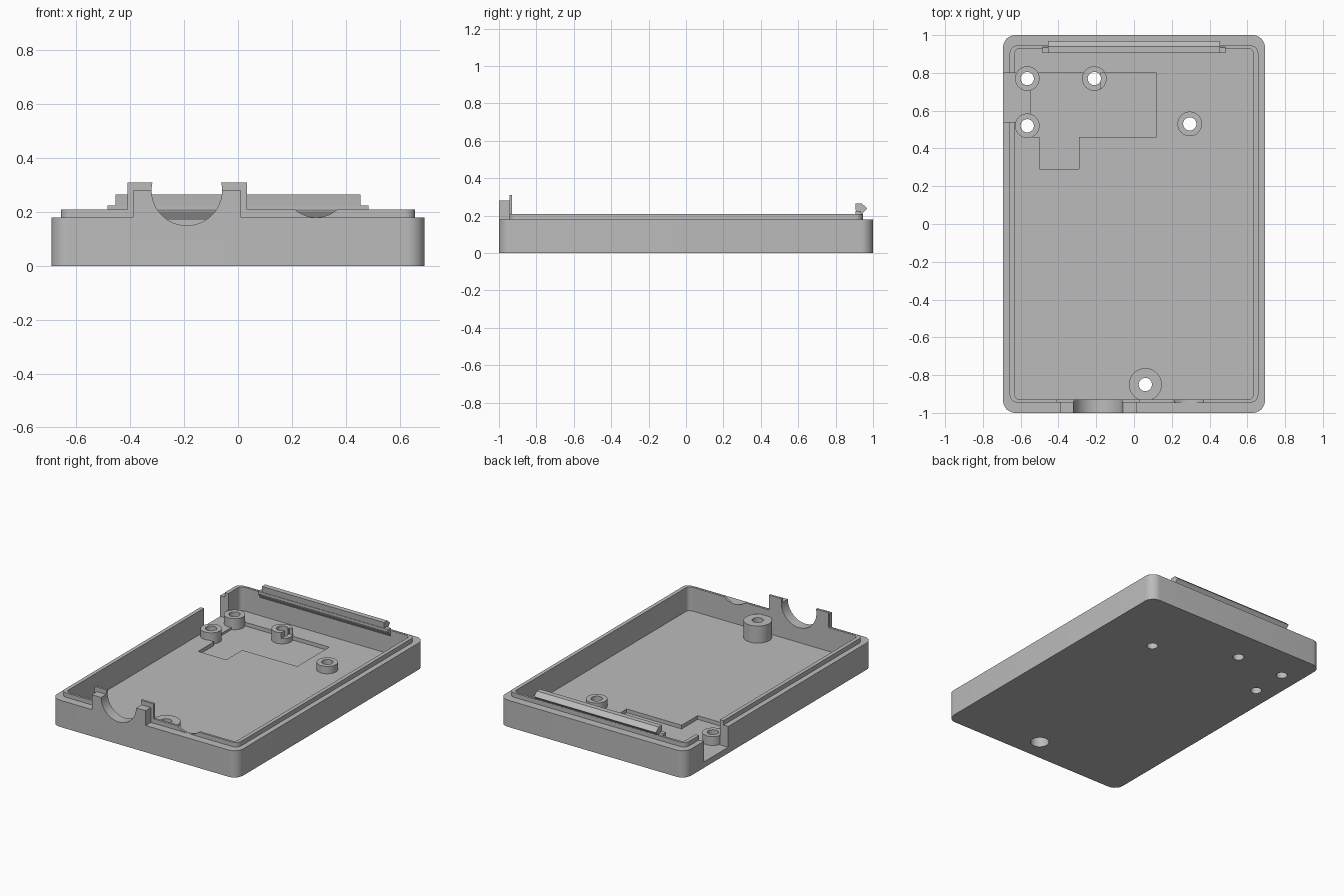
import bpy, bmesh, math
from mathutils import Matrix

old = bpy.data.objects.get("Cube")
if old:
    bpy.data.objects.remove(old, do_unlink=True)

grey = bpy.data.materials.new("plain grey")
grey.use_nodes = True
GREY = (0.5, 0.5, 0.5, 1)
grey.diffuse_color = GREY
grey.node_tree.nodes["Principled BSDF"].inputs["Base Color"].default_value = GREY


def finish(name, bm):
    bmesh.ops.recalc_face_normals(bm, faces=bm.faces)
    mesh = bpy.data.meshes.new(name)
    bm.to_mesh(mesh)
    bm.free()
    mesh.materials.append(grey)
    ob = bpy.data.objects.new(name, mesh)
    bpy.context.collection.objects.link(ob)
    return ob


def extrude(name, points, direction):
    """Solid made by sweeping a flat polygon along a vector."""
    bm = bmesh.new()
    face = bm.faces.new([bm.verts.new(p) for p in points])
    new = bmesh.ops.extrude_face_region(bm, geom=[face])["geom"]
    verts = [v for v in new if isinstance(v, bmesh.types.BMVert)]
    bmesh.ops.translate(bm, verts=verts, vec=direction)
    return finish(name, bm)


def rounded_slab(name, hx, hy, radius, z0, z1, steps=10):
    points = []
    for k, (sx, sy) in enumerate([(1, 1), (-1, 1), (-1, -1), (1, -1)]):
        for i in range(steps + 1):
            a = math.pi / 2 * (k + i / steps)
            points.append((sx * (hx - radius) + radius * math.cos(a),
                           sy * (hy - radius) + radius * math.sin(a), z0))
    return extrude(name, points, (0, 0, z1 - z0))


def box(name, x0, x1, y0, y1, z0, z1):
    points = [(x0, y0, z0), (x1, y0, z0), (x1, y1, z0), (x0, y1, z0)]
    return extrude(name, points, (0, 0, z1 - z0))


def cylinder(name, radius, depth, centre, along_y=False):
    bm = bmesh.new()
    turn = Matrix.Rotation(math.pi / 2, 4, 'X') if along_y else Matrix()
    bmesh.ops.create_cone(bm, cap_ends=True, segments=48, radius1=radius,
                          radius2=radius, depth=depth,
                          matrix=Matrix.Translation(centre) @ turn)
    return finish(name, bm)


def combine(part, operation):
    """Apply one boolean to the tray and discard the helper."""
    mod = tray.modifiers.new(part.name, 'BOOLEAN')
    mod.object = part
    mod.operation = operation
    mod.solver = 'EXACT'
    bpy.context.view_layer.objects.active = tray
    bpy.ops.object.modifier_apply(modifier=mod.name)
    bpy.data.objects.remove(part, do_unlink=True)


def add(part):
    combine(part, 'UNION')


def cut(part):
    combine(part, 'DIFFERENCE')


FLOOR, POCKET = 0.05, 0.025

# Tray with a raised inner lip
tray = rounded_slab("enclosure_tray", 0.693, 1.0, 0.065, 0, 0.18)
add(rounded_slab("lip", 0.658, 0.945, 0.04, 0.1, 0.21))
cut(rounded_slab("cavity", 0.632, 0.93, 0.03, FLOOR, 0.4))

# Floor pocket and side port opening
cut(box("pocket", -0.545, 0.12, 0.46, 0.8, POCKET, 0.2))
cut(box("pocket_tail", -0.5, -0.29, 0.29, 0.5, POCKET, 0.2))
cut(box("side_port", -0.8, -0.54, 0.54, 0.8, 0.04, 0.4))

# Screw bosses
bosses = [(-0.565, 0.77), (-0.565, 0.52), (-0.21, 0.77), (0.295, 0.53)]
for x, y in bosses:
    add(cylinder("boss", 0.065, 0.09, (x, y, 0.055)))
add(cylinder("front_boss", 0.087, 0.15, (0.06, -0.85, 0.09)))
cut(box("boss_corner", -0.178, -0.1, 0.6, 0.8, FLOOR + 0.01, 0.2))
for x, y in bosses + [(0.06, -0.85)]:
    cut(cylinder("screw_hole", 0.035, 1, (x, y, 0)))
cut(cylinder("counterbore", 0.058, 0.2, (0.06, -0.85, 0)))

# Cable saddle on the front wall
add(box("saddle", -0.39, 0.012, -1.0, -0.93, 0.1, 0.28))
add(box("saddle_flange", -0.41, 0.033, -0.945, -0.93, 0.1, 0.31))
cut(cylinder("cable_arch", 0.131, 0.3, (-0.19, -0.98, 0.281), True))
cut(cylinder("lip_scallop", 0.12, 0.2, (0.29, -0.95, 0.3), True))

# Snap catch and its gusset along the back wall
gusset = [(0.94, 0.16), (0.93, 0.17), (0.905, 0.21), (0.905, 0.225), (0.935, 0.225), (0.94, 0.2)]
hook = [(0.91, 0.2), (0.905, 0.265), (0.94, 0.265), (0.97, 0.238), (0.945, 0.213), (0.94, 0.2)]
for name, profile, half in [("gusset", gusset, 0.485), ("hook", hook, 0.455)]:
    add(extrude(name, [(-half, y, z) for y, z in profile], (2 * half, 0, 0)))

# Smooth the rounded walls, keep edges sharp
bpy.ops.object.select_all(action='DESELECT')
tray.select_set(True)
bpy.context.view_layer.objects.active = tray
bpy.ops.object.shade_smooth_by_angle(angle=math.radians(30))
